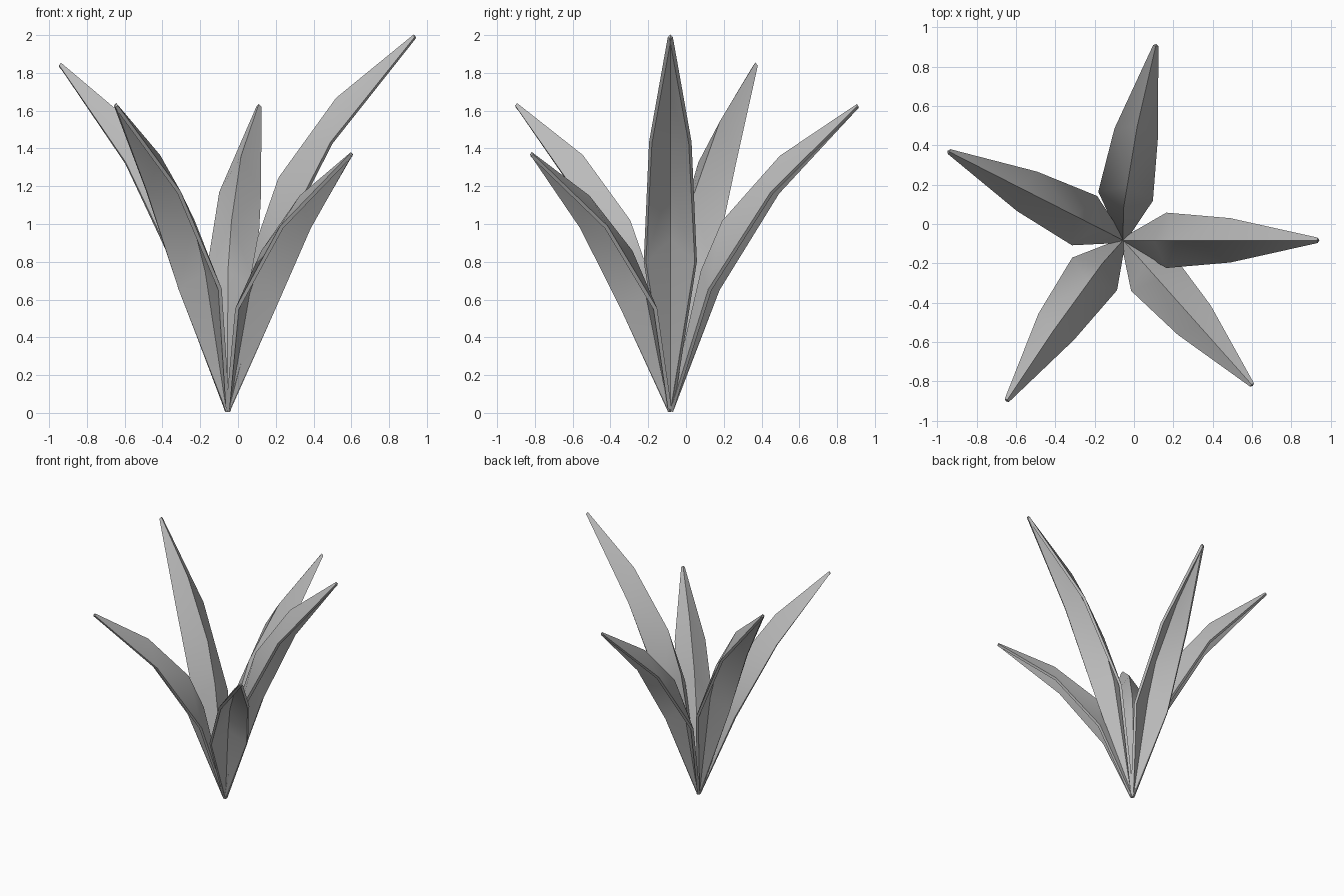
import bpy, bmesh, math

if "Cube" in bpy.data.objects:
    bpy.data.objects.remove(bpy.data.objects["Cube"])

# Single flat grey for the whole plant
grey = bpy.data.materials.new("leaf_grey")
grey.diffuse_color = (0.5, 0.5, 0.5, 1)
grey.use_nodes = True
grey.node_tree.nodes["Principled BSDF"].inputs["Base Color"].default_value = grey.diffuse_color

BASE = (-0.055, -0.083)
# (reach, height as a fraction of the leaf height)
RIDGE = [(0.0, 0.005), (0.165, 0.46), (0.275, 0.62), (0.575, 0.83), (0.982, 0.998)]
# (reach, half width, height fraction) of the drooping side edges
EDGE = [(0.008, 0.008, 0.004), (0.225, 0.135, 0.40), (0.545, 0.105, 0.715), (0.982, 0.005, 0.992)]


def make_leaf(name, angle, height, stretch, sway):
    """Folded leaf: central ridge with two staggered side edges."""
    a = math.radians(angle)
    bm = bmesh.new()

    def vert(r, w, z):
        if 0.1 < r < 0.9:       # sideways bow of the middle of the leaf
            w += sway
        r *= stretch
        x = BASE[0] + r * math.cos(a) - w * math.sin(a)
        y = BASE[1] + r * math.sin(a) + w * math.cos(a)
        return bm.verts.new((x, y, z * height))

    c = [vert(r, 0, z) for r, z in RIDGE]
    for side in (-1, 1):
        e = [vert(r, side * w, z) for r, w, z in EDGE]
        faces = [(c[0], e[0], e[1]), (c[0], e[1], c[1]), (c[1], e[1], c[2]),
                 (c[2], e[1], e[2]), (c[2], e[2], c[3]), (c[3], e[2], e[3]),
                 (c[3], e[3], c[4])]
        for f in faces:
            bm.faces.new(f if side < 0 else f[::-1])
    bmesh.ops.recalc_face_normals(bm, faces=bm.faces)
    mesh = bpy.data.meshes.new(name)
    bm.to_mesh(mesh)
    bm.free()
    mesh.materials.append(grey)
    ob = bpy.data.objects.new(name, mesh)
    bpy.context.collection.objects.link(ob)
    # Leaf thickness
    mod = ob.modifiers.new("thickness", 'SOLIDIFY')
    mod.thickness = 0.02
    mod.offset = 0
    bpy.ops.object.select_all(action='DESELECT')
    ob.select_set(True)
    bpy.context.view_layer.objects.active = ob
    bpy.ops.object.modifier_apply(modifier=mod.name)
    bpy.ops.object.shade_smooth_by_angle(angle=math.radians(30))
    # Keep the root resting on the ground
    for v in ob.data.vertices:
        v.co.z = max(v.co.z, 0)


# Leaves spread around a shared root: angle, height, stretch, sideways bow
make_leaf("leaf_right", 0, 2.0, 1.01, 0)
make_leaf("leaf_back", 80.5, 1.63, 1.025, 0.025)
make_leaf("leaf_back_left", 153, 1.85, 1.015, 0)
make_leaf("leaf_front_left", 234, 1.635, 1.027, -0.017)
make_leaf("leaf_front_right", 311.7, 1.375, 1.005, 0)
